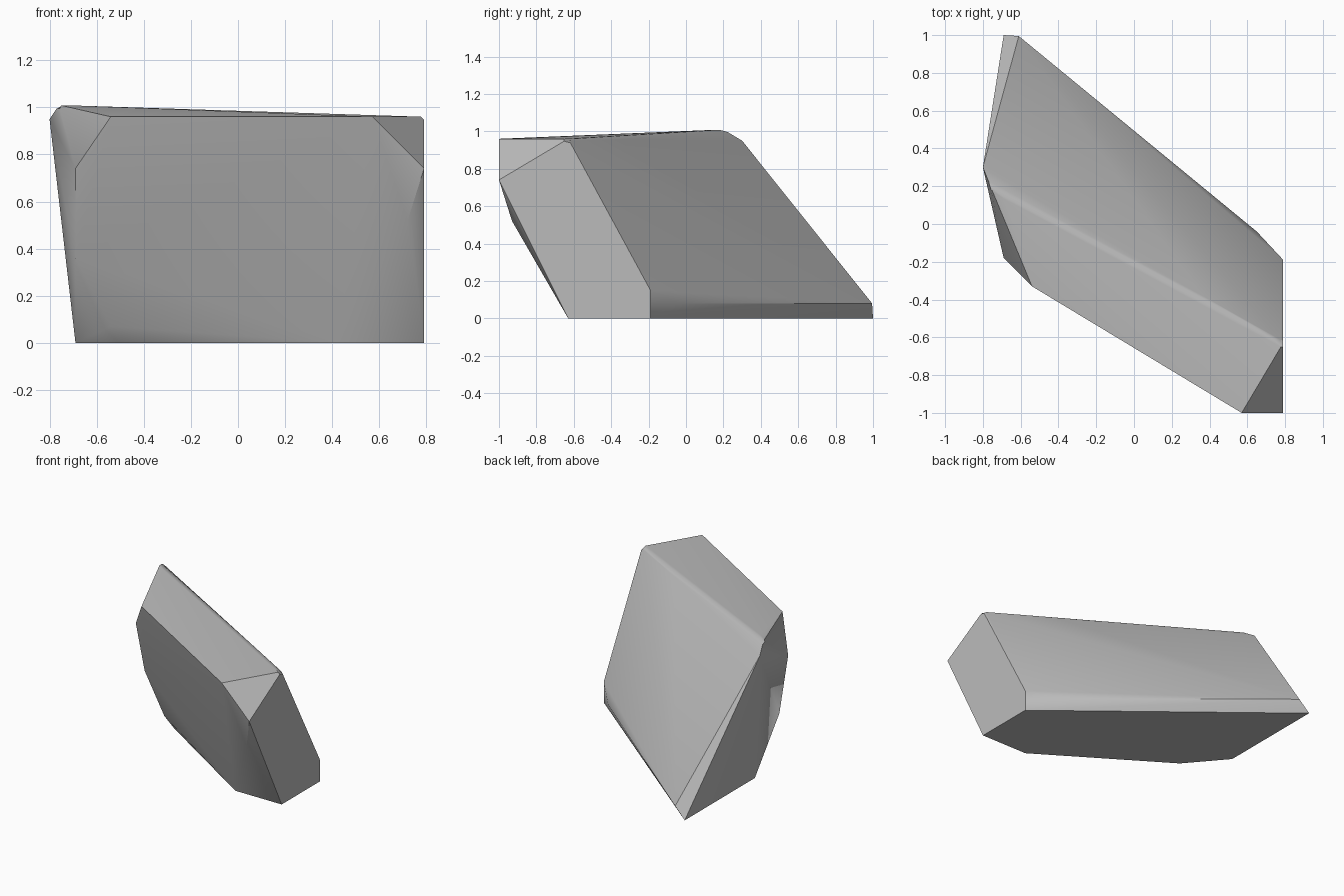
import bpy
import bmesh
from math import radians

default_cube = bpy.data.objects.get("Cube")
if default_cube:
    bpy.data.objects.remove(default_cube, do_unlink=True)


def flat_material(name, value):
    """Plain grey material for viewport and render."""
    material = bpy.data.materials.new(name)
    material.use_nodes = True
    colour = (value, value, value, 1)
    material.diffuse_color = colour
    shader = material.node_tree.nodes["Principled BSDF"]
    shader.inputs["Base Color"].default_value = colour
    shader.inputs["Roughness"].default_value = 0.9
    return material


# Footprint on the ground: (x, y)
foot = [(.79, -.63), (.79, -.19), (-.69, 1), (-.69, .2), (-.46, -.07), (.42, -.63)]

# Low chipped edge above the footprint
skirt = [(.79, -.19, .15), (.65, -.04, .08), (-.61, .995, .08), (-.54, -.07, .07)]

# Corners where the overhanging front and left sides turn
shoulder = [(-.69, -.08, .36), (.72, -.93, .52), (-.69, -.18, .74), (.79, -1, .74)]

# Leaning crown with its peak at the back
crown = [(.79, -.63, .96), (.57, -1, .96), (-.54, -.33, .96), (-.76, .2, 1.01), (-.8, .3, .95)]

# Wrap the corners into one faceted boulder
bm = bmesh.new()
for corner in [(x, y, 0) for x, y in foot] + skirt + shoulder + crown:
    bm.verts.new(corner)
hull = bmesh.ops.convex_hull(bm, input=bm.verts[:])
spare = [v for v in hull["geom_interior"] if isinstance(v, bmesh.types.BMVert)]
bmesh.ops.delete(bm, geom=spare, context="VERTS")
bmesh.ops.dissolve_limit(bm, angle_limit=radians(1), verts=bm.verts[:], edges=bm.edges[:])
bmesh.ops.recalc_face_normals(bm, faces=bm.faces[:])


# Soften the ridge between the top and the long back slope
def is_ridge(edge):
    if len(edge.link_faces) != 2 or min(v.co.z for v in edge.verts) < .9:
        return False
    top, back = sorted((f.normal for f in edge.link_faces), key=lambda n: -n.z)
    return top.z > .8 and back.y > .5


ridge = [edge for edge in bm.edges if is_ridge(edge)]
if ridge:
    bmesh.ops.bevel(bm, geom=ridge, offset=.025, offset_type="OFFSET", segments=3,
                    profile=.5, affect="EDGES", clamp_overlap=True)

mesh = bpy.data.meshes.new("boulder")
bm.to_mesh(mesh)
bm.free()
boulder = bpy.data.objects.new("boulder", mesh)
bpy.context.collection.objects.link(boulder)
mesh.materials.append(flat_material("stone grey", .5))

# Smooth the gentle turns, keep the hard chips crisp
bpy.ops.object.select_all(action="DESELECT")
boulder.select_set(True)
bpy.context.view_layer.objects.active = boulder
bpy.ops.object.shade_smooth_by_angle(angle=radians(35))
weighted = boulder.modifiers.new("flat_faces", "WEIGHTED_NORMAL")
weighted.keep_sharp = True
